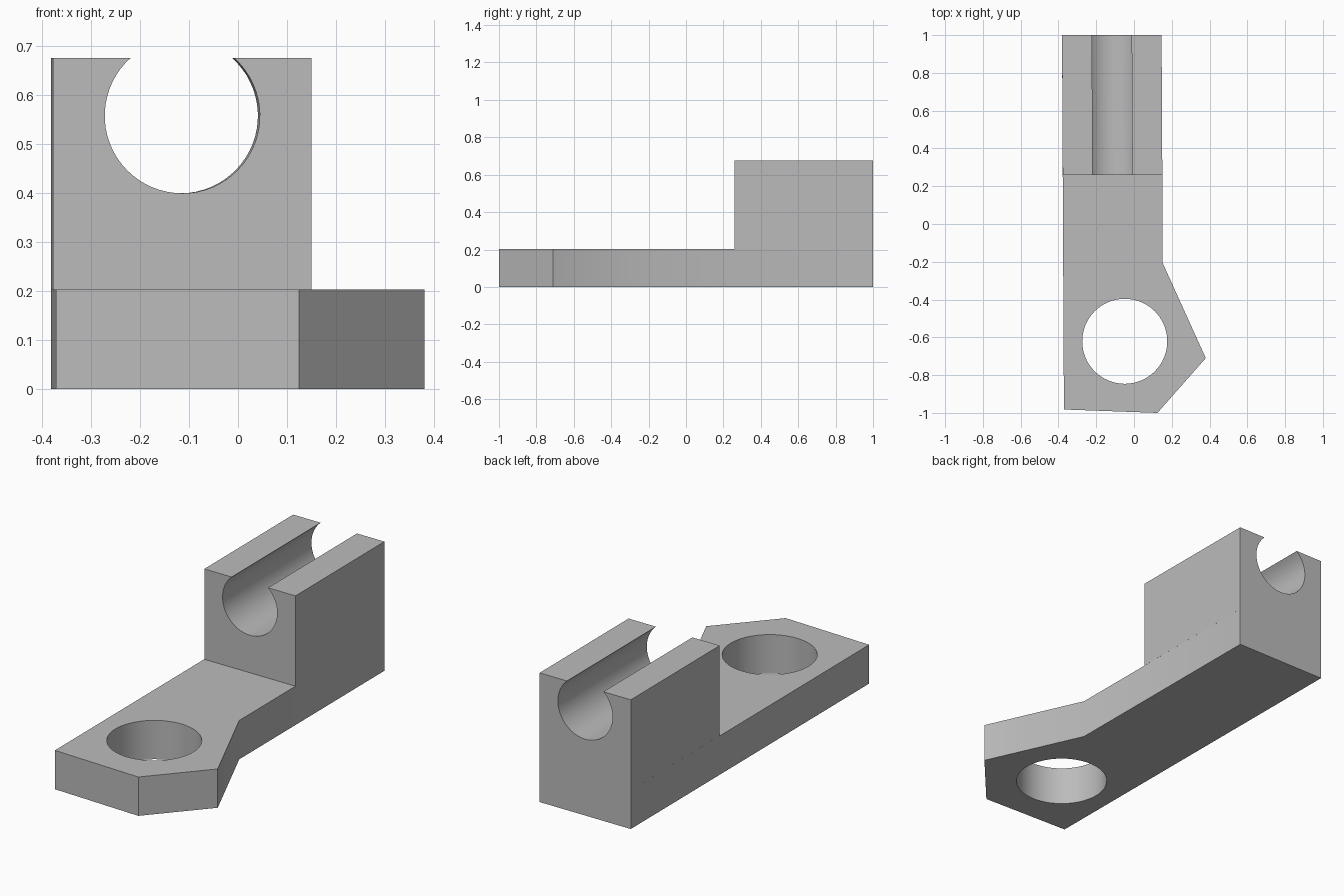
import bpy
import bmesh
from math import asin, cos, pi, sin
from mathutils import Vector

if "Cube" in bpy.data.objects:
    bpy.data.objects.remove(bpy.data.objects["Cube"], do_unlink=True)

GREY = (0.5, 0.5, 0.5, 1)
BASE_TOP, BLOCK_TOP = 0.203, 0.675
FRONT, BACK = 0.26, 1.0

grey = bpy.data.materials.new("light grey")
grey.use_nodes = True
grey.diffuse_color = GREY
grey.node_tree.nodes["Principled BSDF"].inputs["Base Color"].default_value = GREY


def arc(cx, cy, radius, start, end, steps):
    """Points along an arc, both ends included."""
    angles = [start + (end - start) * i / steps for i in range(steps + 1)]
    return [(cx + radius * cos(a), cy + radius * sin(a)) for a in angles]


def prism(name, loops, offset):
    """Fill closed loops (later ones are holes) and extrude them by offset."""
    bm = bmesh.new()
    for loop in loops:
        verts = [bm.verts.new(p) for p in loop]
        for a, b in zip(verts, verts[1:] + verts[:1]):
            bm.edges.new((a, b))
    bmesh.ops.triangle_fill(bm, use_beauty=True, edges=bm.edges[:])
    result = bmesh.ops.extrude_face_region(bm, geom=bm.faces[:], use_keep_orig=True)
    moved = [g for g in result["geom"] if isinstance(g, bmesh.types.BMVert)]
    bmesh.ops.translate(bm, verts=moved, vec=Vector(offset))
    bmesh.ops.recalc_face_normals(bm, faces=bm.faces[:])
    mesh = bpy.data.meshes.new(name)
    bm.to_mesh(mesh)
    bm.free()
    mesh.materials.append(grey)
    obj = bpy.data.objects.new(name, mesh)
    bpy.context.collection.objects.link(obj)
    bpy.ops.object.select_all(action="DESELECT")
    bpy.context.view_layer.objects.active = obj
    obj.select_set(True)
    bpy.ops.object.shade_smooth_by_angle(angle=pi / 6)
    return obj


# Base plate with an angled foot and a round hole
outline = [(-0.381, BACK), (-0.371, -0.982), (0.124, -1.0),
           (0.38, -0.71), (0.152, -0.207), (0.146, BACK)]
hole = arc(-0.049, -0.621, 0.225, 0, 2 * pi, 64)[:-1]
prism("base_plate", [[(x, y, 0) for x, y in loop] for loop in (outline, hole)],
      (0, 0, BASE_TOP))

# Upright block with a round channel open at the top
cx, cz, radius = -0.1135, 0.557, 0.158
lip = asin((BLOCK_TOP - cz) / radius)
channel = arc(cx, cz, radius, pi - lip, 2 * pi + lip, 48)
profile = [(0.15, BASE_TOP), (0.15, BLOCK_TOP)] + channel[::-1]
profile += [(-0.377, BLOCK_TOP), (-0.377, BASE_TOP)]
prism("channel_block", [[(x, FRONT, z) for x, z in profile]],
      (-0.004, BACK - FRONT, 0))
